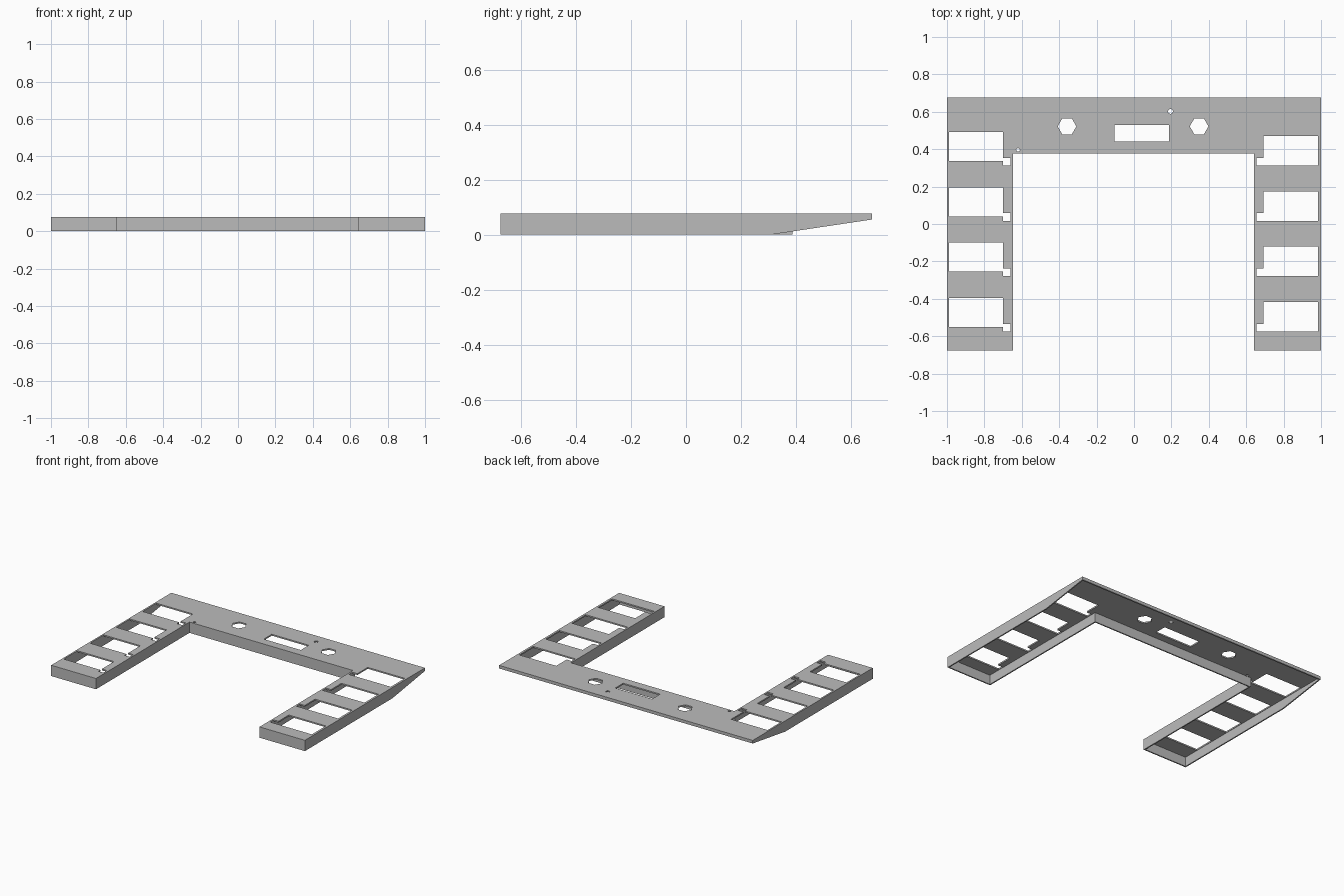
import bpy
import bmesh
import math

cube = bpy.data.objects.get("Cube")
if cube:
    bpy.data.objects.remove(cube, do_unlink=True)

HEIGHT, PLATE, WALL = 0.077, 0.01, 0.009
BACK, FRONT, INNER_Y = 0.677, -0.675, 0.378
LEFT_IN, RIGHT_IN = 0.642, -0.647

grey = bpy.data.materials.new("plain grey")
grey.use_nodes = True
grey.diffuse_color = (0.5, 0.5, 0.5, 1)
grey.node_tree.nodes["Principled BSDF"].inputs["Base Color"].default_value = (0.5, 0.5, 0.5, 1)


def prism(name, points, start, end, axis="z"):
    """Extrude an outline along z, or a (y, z) outline along x."""
    bm = bmesh.new()

    def place(p, t):
        return (p[0], p[1], t) if axis == "z" else (t, p[0], p[1])

    low = [bm.verts.new(place(p, start)) for p in points]
    high = [bm.verts.new(place(p, end)) for p in points]
    bm.faces.new(low)
    bm.faces.new(high)
    for i in range(len(points)):
        j = (i + 1) % len(points)
        bm.faces.new((low[i], low[j], high[j], high[i]))
    bmesh.ops.recalc_face_normals(bm, faces=bm.faces)
    mesh = bpy.data.meshes.new(name)
    bm.to_mesh(mesh)
    bm.free()
    mesh.materials.append(grey)
    obj = bpy.data.objects.new(name, mesh)
    bpy.context.collection.objects.link(obj)
    return obj


def u_outline(inset):
    w, i = 1 - inset, inset
    return [(-w, FRONT + i), (RIGHT_IN - i, FRONT + i), (RIGHT_IN - i, INNER_Y + i),
            (LEFT_IN + i, INNER_Y + i), (LEFT_IN + i, FRONT + i), (w, FRONT + i),
            (w, BACK - i), (-w, BACK - i)]


def ring(x, y, radius, sides):
    return [(x + radius * math.cos(math.tau * k / sides),
             y + radius * math.sin(math.tau * k / sides)) for k in range(sides)]


def rect(x0, x1, y0, y1):
    return [(x0, y0), (x1, y0), (x1, y1), (x0, y1)]


# U-shaped tray, open underneath
frame = prism("frame", u_outline(0), 0, HEIGHT)
cutters = [prism("cavity_cutter", u_outline(WALL), -0.1, HEIGHT - PLATE)]

# Sloping underside of the outer rim towards the back
slope = 0.055 / (BACK - 0.31)
for x0, x1, y0 in ((-1.1, RIGHT_IN - 0.012, 0.31), (LEFT_IN + 0.012, 1.1, 0.31),
                   (-1.05, 1.05, INNER_Y + WALL + 0.001)):
    outline = [(y0, -0.05), (0.8, -0.05), (0.8, (0.8 - 0.31) * slope), (y0, (y0 - 0.31) * slope)]
    cutters.append(prism("slope_cutter", outline, x0, x1, "x"))

# Windows with a small latch notch, four along each leg
holes = []
for n in range(4):
    d = -0.296 * n
    holes.append([(-0.988, 0.337 + d), (-0.70, 0.337 + d), (-0.70, 0.313 + d), (-0.659, 0.313 + d),
                  (-0.659, 0.354 + d), (-0.70, 0.354 + d), (-0.70, 0.492 + d), (-0.988, 0.492 + d)])
    holes.append([(0.655, 0.313 + d), (0.985, 0.313 + d), (0.985, 0.471 + d),
                  (0.693, 0.471 + d), (0.693, 0.354 + d), (0.655, 0.354 + d)])

# Openings in the back bar
holes += [ring(-0.358, 0.522, 0.05, 6), ring(0.348, 0.522, 0.05, 6),
          rect(-0.105, 0.187, 0.44, 0.53),
          ring(0.195, 0.602, 0.014, 8), ring(-0.62, 0.396, 0.01, 8)]
cutters += [prism("hole_cutter", h, 0.06, 0.12) for h in holes]

# Apply the cuts
for cutter in cutters:
    mod = frame.modifiers.new("cut", "BOOLEAN")
    mod.operation = "DIFFERENCE"
    mod.solver = "EXACT"
    mod.object = cutter
bpy.context.view_layer.update()
result = bpy.data.meshes.new_from_object(frame.evaluated_get(bpy.context.evaluated_depsgraph_get()))
frame.modifiers.clear()
frame.data = result
for cutter in cutters:
    bpy.data.objects.remove(cutter, do_unlink=True)
